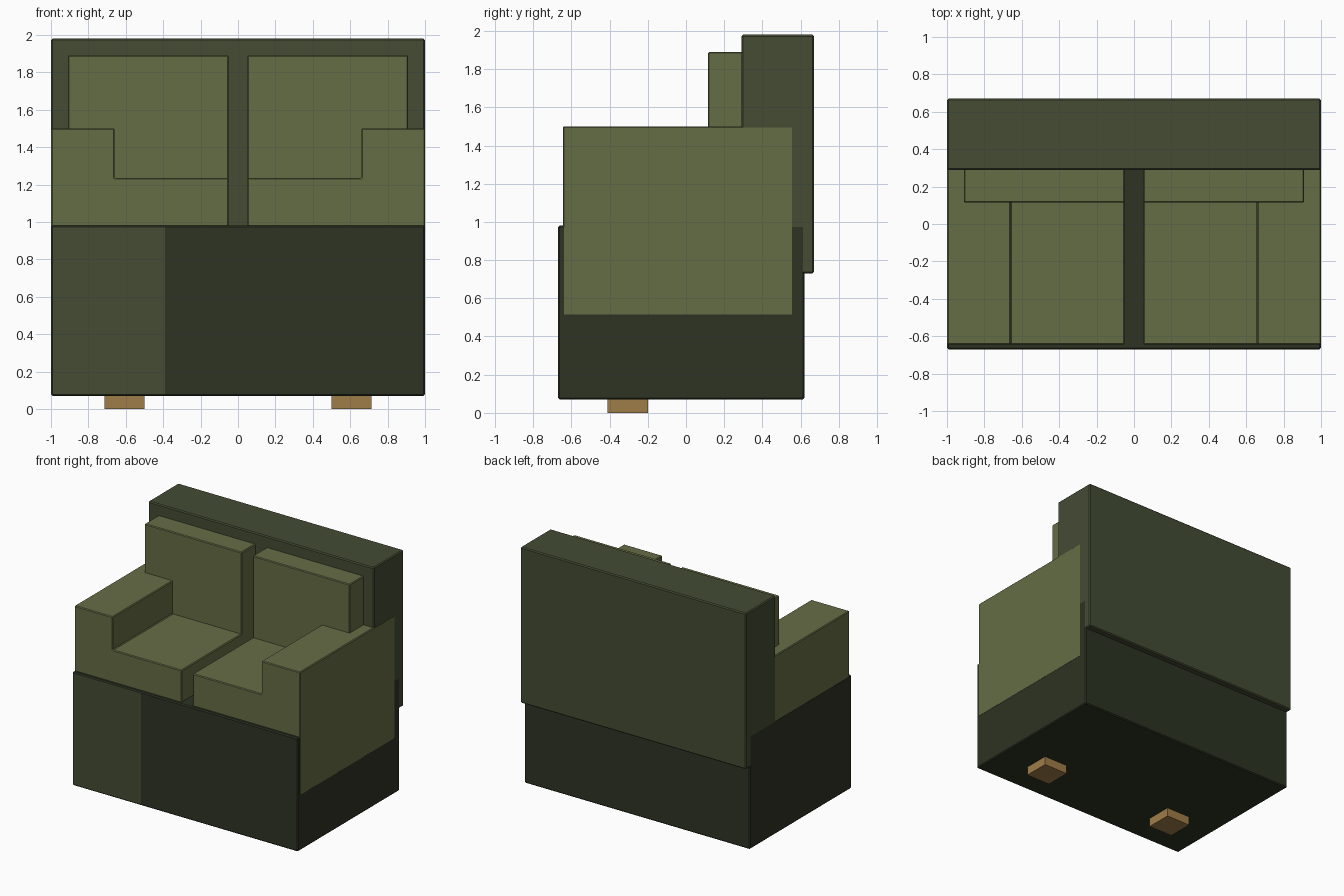
import bpy, bmesh

if "Cube" in bpy.data.objects:
    bpy.data.objects.remove(bpy.data.objects["Cube"])


def material(name, rgb):
    m = bpy.data.materials.new(name)
    m.diffuse_color = (*rgb, 1)
    m.use_nodes = True
    m.node_tree.nodes["Principled BSDF"].inputs["Base Color"].default_value = m.diffuse_color
    return m


LIGHT = material("light olive cushion", (0.130, 0.153, 0.060))
MID = material("mid olive frame", (0.058, 0.072, 0.034))
DARK = material("dark olive base", (0.026, 0.033, 0.017))
WOOD = material("wood", (0.352, 0.205, 0.065))


def extrude(name, profile, y0, y1, mats, bevel=0.008):
    """Extrude an x-z outline from y0 to y1, with softened edges."""
    bm = bmesh.new()
    face = bm.faces.new([bm.verts.new((x, y0, z)) for x, z in profile])
    ext = bmesh.ops.extrude_face_region(bm, geom=[face])
    verts = [v for v in ext["geom"] if isinstance(v, bmesh.types.BMVert)]
    bmesh.ops.translate(bm, verts=verts, vec=(0, y1 - y0, 0))
    bmesh.ops.recalc_face_normals(bm, faces=bm.faces[:])
    if bevel:
        bmesh.ops.bevel(bm, geom=bm.edges[:], offset=bevel, segments=1,
                        affect='EDGES', profile=0.5)
    me = bpy.data.meshes.new(name)
    bm.to_mesh(me)
    bm.free()
    ob = bpy.data.objects.new(name, me)
    bpy.context.collection.objects.link(ob)
    for m in mats:
        me.materials.append(m)
    return ob


def box(name, x0, x1, y0, y1, z0, z1, mats, bevel=0.008):
    return extrude(name, [(x0, z0), (x1, z0), (x1, z1), (x0, z1)], y0, y1, mats, bevel)


# base with a lighter panel on the left of its front
base = box("base", -1, 1, -0.67, 0.62, 0.07, 0.98, [DARK, MID])
bm = bmesh.new()
bm.from_mesh(base.data)
bmesh.ops.bisect_plane(bm, geom=bm.verts[:] + bm.edges[:] + bm.faces[:],
                       plane_co=(-0.39, 0, 0), plane_no=(1, 0, 0))
for f in bm.faces:
    if f.normal.y < -0.9 and f.calc_center_median().x < -0.39:
        f.material_index = 1
bm.to_mesh(base.data)
bm.free()

# tall back frame
box("back_frame", -1, 1, 0.29, 0.67, 0.73, 1.98, [MID])

# mirrored halves; the right arm lies just over the frame, the left just under
for side, s, outer in (("right", 1, 1.001), ("left", -1, 0.999)):
    outline = [(0.05, 0.51), (outer, 0.51), (outer, 1.5),
               (0.66, 1.5), (0.66, 1.235), (0.05, 1.235)]
    extrude(side + "_seat_and_arm", [(s * x, z) for x, z in outline],
            -0.645, 0.56, [LIGHT], 0.006)
    box(side + "_back_cushion", s * 0.05, s * 0.91, 0.115, 0.32, 1.0, 1.89, [LIGHT], 0.006)
    box(side + "_foot", s * 0.5, s * 0.715, -0.41, -0.2, 0, 0.09, [WOOD], 0)
